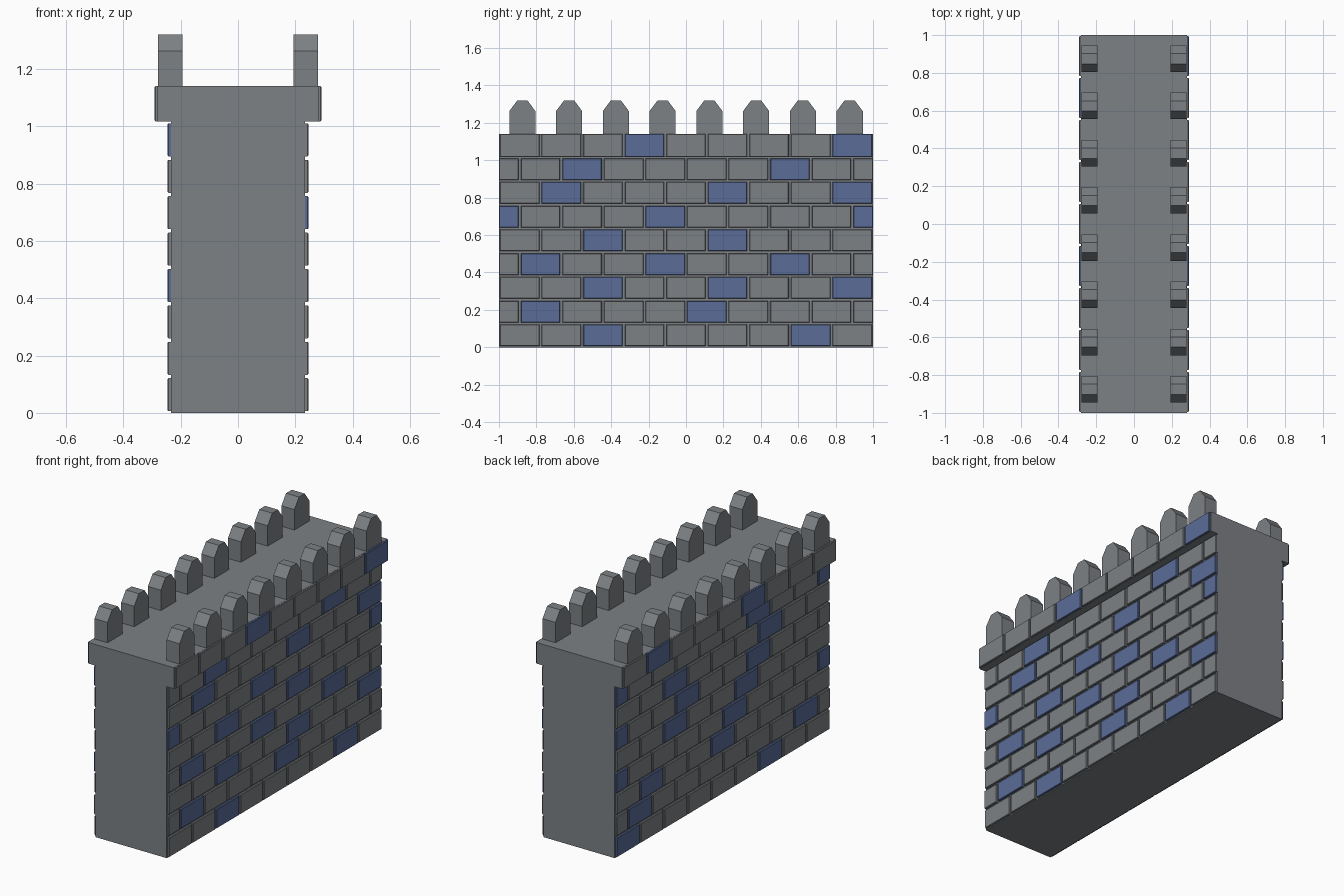
import bpy, bmesh

if "Cube" in bpy.data.objects:
    bpy.data.objects.remove(bpy.data.objects["Cube"])

L, ROW, PITCH = 1.0, 0.127, 2 / 9
blue = bpy.data.materials.new("blue_stone")
blue.diffuse_color = (0.10, 0.15, 0.31, 1)
blue.use_nodes = True
blue.node_tree.nodes["Principled BSDF"].inputs["Base Color"].default_value = blue.diffuse_color
grey = bpy.data.materials.new("grey_stone")
grey.diffuse_color = (0.205, 0.218, 0.232, 1)
grey.use_nodes = True
grey.node_tree.nodes["Principled BSDF"].inputs["Base Color"].default_value = grey.diffuse_color


def finish(name, bm, mat=grey):
    bmesh.ops.recalc_face_normals(bm, faces=bm.faces)
    me = bpy.data.meshes.new(name)
    bm.to_mesh(me)
    bm.free()
    me.materials.append(mat)
    ob = bpy.data.objects.new(name, me)
    bpy.context.collection.objects.link(ob)
    return ob


def prism(bm, profile, a, b, place):
    """Extrude a closed 2D profile between a and b."""
    v0 = [bm.verts.new(place(p, a)) for p in profile]
    v1 = [bm.verts.new(place(p, b)) for p in profile]
    n = len(profile)
    bm.faces.new(v0)
    bm.faces.new(v1)
    for i in range(n):
        j = (i + 1) % n
        bm.faces.new((v0[i], v0[j], v1[j], v1[i]))


def brick(bm, side, x, y0, y1, z0, z1):
    """Stone with a fine chamfer on its outer face, set into the wall surface x."""
    loops = []
    for dx, c in ((-0.01, 0), (0.009, 0), (0.013, 0.003)):
        loops.append([bm.verts.new((side * (x + dx), y, z)) for y, z in
                      ((y0 + c, z0 + c), (y1 - c, z0 + c), (y1 - c, z1 - c), (y0 + c, z1 - c))])
    bm.faces.new(loops[0])
    bm.faces.new(loops[-1])
    for a, b in zip(loops, loops[1:]):
        for i in range(4):
            j = (i + 1) % 4
            bm.faces.new((a[i], a[j], b[j], b[i]))


# Wall core with overhanging walkway, one cross-section
half = [(0.233, 0), (0.233, 1.016), (0.28, 1.016), (0.28, 1.141)]
bm = bmesh.new()
prism(bm, half + [(-x, z) for x, z in reversed(half)], -L, L, lambda p, y: (p[0], y, p[1]))
finish("wall_core", bm)

# Blue stones per course, counted from the left as seen facing each side
blues = {
    1: [(2, 7), (1, 5), (2, 5, 8), (1, 4, 7), (2, 5), (0, 4, 9), (1, 5, 8), (2, 7), (3, 8)],
    -1: [(0, 6), (1, 8), (1, 4), (0, 5, 9), (2, 5), (0, 3, 6), (2, 6), (0, 6, 9), (1, 5)],
}

# Running-bond brick courses on both long sides
for side, label in ((1, "right"), (-1, "left")):
    grey_bm, blue_bm = bmesh.new(), bmesh.new()
    for r in range(9):
        x = 0.278 if r == 8 else 0.233
        shift = PITCH / 2 if r % 2 else 0
        z0 = r * ROW + (0.001 if r == 8 else 0.006)
        z1 = 1.14 if r == 8 else r * ROW + 0.121
        for k in range(10 if r % 2 else 9):
            s = -L + k * PITCH - shift
            y0 = max(s + 0.006, -L + 0.001)
            y1 = min(s + PITCH - 0.006, L - 0.001)
            if side < 0:
                y0, y1 = -y1, -y0
            brick(blue_bm if k in blues[side][r] else grey_bm, side, x, y0, y1, z0, z1)
    finish(label + "_bricks", grey_bm)
    finish(label + "_blue_bricks", blue_bm, blue)

# Battlements: tooth with chamfered top
tooth = [(-0.07, 1.13), (0.07, 1.13), (0.07, 1.262), (0.027, 1.32), (-0.027, 1.32), (-0.07, 1.262)]
for side, label in ((1, "right"), (-1, "left")):
    bm = bmesh.new()
    for i in range(8):
        c = -0.875 + 0.25 * i
        prism(bm, tooth, side * 0.194, side * 0.279, lambda p, x: (x, c + p[0], p[1]))
    finish(label + "_battlements", bm)
